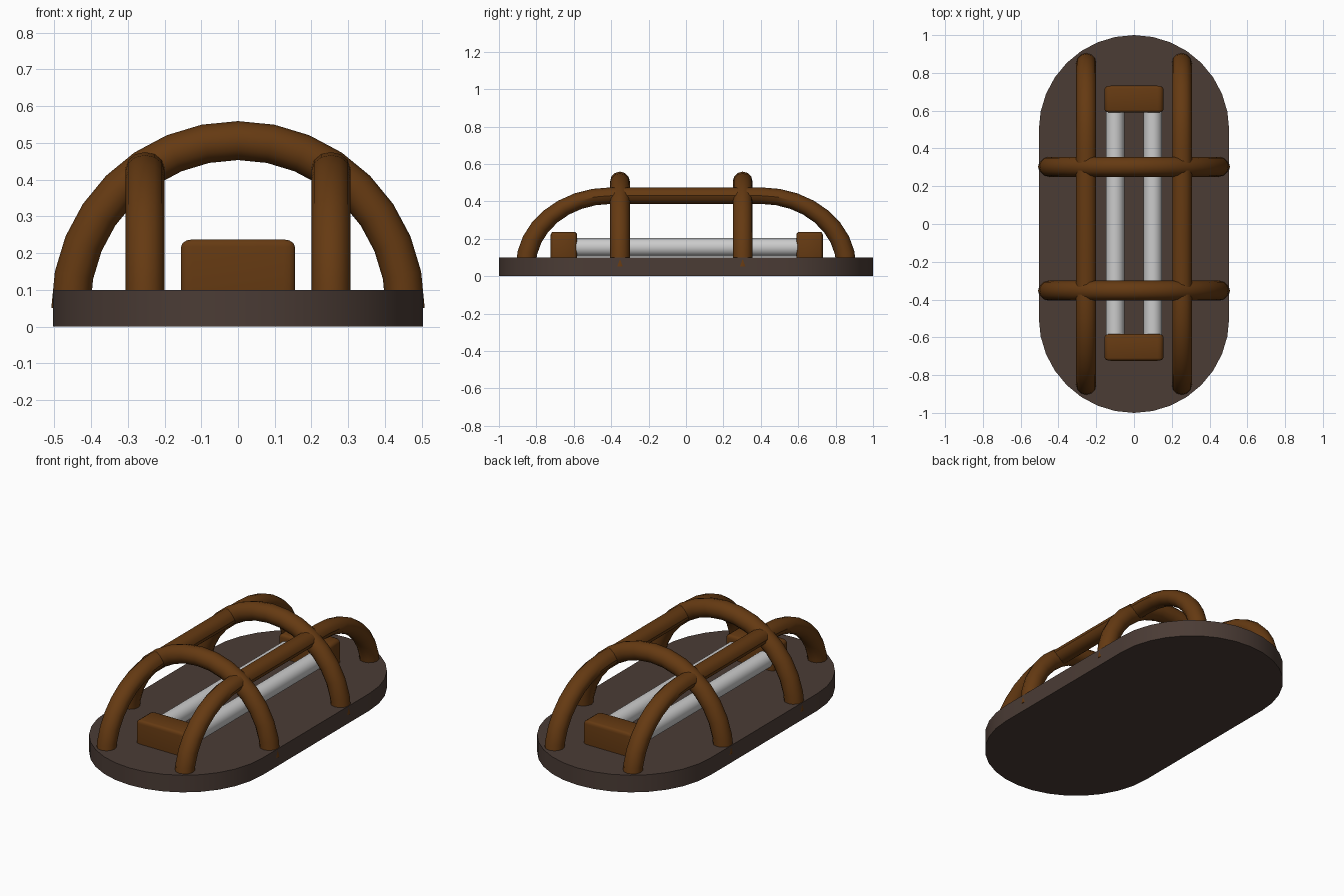
import bpy, bmesh
from math import sin, cos, pi, radians

if "Cube" in bpy.data.objects:
    bpy.data.objects.remove(bpy.data.objects["Cube"])

R, r = 0.455, 0.053   # arch radius, tube radius
Z0 = 0.051            # arch centre height


def material(name, color):
    m = bpy.data.materials.new(name)
    m.diffuse_color = (*color, 1)
    m.use_nodes = True
    m.node_tree.nodes["Principled BSDF"].inputs["Base Color"].default_value = m.diffuse_color
    return m


bronze = material("bronze", (0.13, 0.042, 0.006))
dark = material("dark_base", (0.07, 0.045, 0.036))


def finish(name, bm, mat=None, angle=35):
    bmesh.ops.recalc_face_normals(bm, faces=bm.faces)
    me = bpy.data.meshes.new(name)
    bm.to_mesh(me)
    bm.free()
    ob = bpy.data.objects.new(name, me)
    bpy.context.collection.objects.link(ob)
    if mat:
        me.materials.append(mat)
    bpy.ops.object.select_all(action='DESELECT')
    ob.select_set(True)
    bpy.context.view_layer.objects.active = ob
    bpy.ops.object.shade_smooth_by_angle(angle=radians(angle))
    return ob


def arch(name, half_gap, squash, place, sides=12, steps=8):
    """Half-torus tube, split by a straight run of 2 * half_gap."""
    bm = bmesh.new()
    path = [(i * pi / 2 / steps, half_gap) for i in range(steps + 1)]
    back = [(pi - a, -c) for a, c in reversed(path)]
    path += back if half_gap else back[1:]
    rings = []
    for a, c in path:
        ring = []
        for j in range(sides):
            t = 2 * pi * j / sides
            d = R + r * cos(t)
            ring.append(bm.verts.new(place(c + d * cos(a), r * sin(t), Z0 + squash * d * sin(a))))
        rings.append(ring)
    for p, q in zip(rings, rings[1:]):
        for j in range(sides):
            k = (j + 1) % sides
            bm.faces.new((p[j], p[k], q[k], q[j]))
    bm.faces.new(rings[0])
    bm.faces.new(rings[-1])
    finish(name, bm, bronze)


# Stadium-shaped base plate
bm = bmesh.new()
outline = []
for start, cy in ((0, 0.497), (pi, -0.497)):
    for i in range(17):
        a = start + pi * i / 16
        outline.append(bm.verts.new((0.504 * cos(a), cy + 0.503 * sin(a), 0)))
face = bm.faces.new(outline)
top = bmesh.ops.extrude_face_region(bm, geom=[face])["geom"]
bmesh.ops.translate(bm, vec=(0, 0, 0.1), verts=[v for v in top if isinstance(v, bmesh.types.BMVert)])
finish("base_plate", bm, dark)

# Cross hoops of the guard cage
for name, y in (("front_hoop", -0.353), ("back_hoop", 0.303)):
    arch(name, 0, 1, lambda u, v, z, y=y: (u, y + v, z))

# Long guard bars
for name, x in (("left_guard_bar", -0.253), ("right_guard_bar", 0.253)):
    arch(name, 0.402, 0.834, lambda u, v, z, x=x: (x + v, u, z))

# Light tubes
for name, x in (("left_light_tube", -0.1), ("right_light_tube", 0.1)):
    bpy.ops.mesh.primitive_cylinder_add(vertices=24, radius=0.049, depth=1.24,
                                        location=(x, 0.004, 0.155), rotation=(pi / 2, 0, 0))
    bpy.context.object.name = name
    bpy.ops.object.shade_smooth_by_angle(angle=radians(35))

# Tube sockets with softened edges
for name, y in (("front_socket", -0.653), ("back_socket", 0.661)):
    bm = bmesh.new()
    bmesh.ops.create_cube(bm, size=1)
    bmesh.ops.bevel(bm, geom=bm.edges[:], offset=0.1, segments=3, profile=0.5, affect='EDGES')
    bmesh.ops.scale(bm, vec=(0.31, 0.142, 0.2), verts=bm.verts)
    bmesh.ops.translate(bm, vec=(0, y, 0.137), verts=bm.verts)
    finish(name, bm, bronze)
